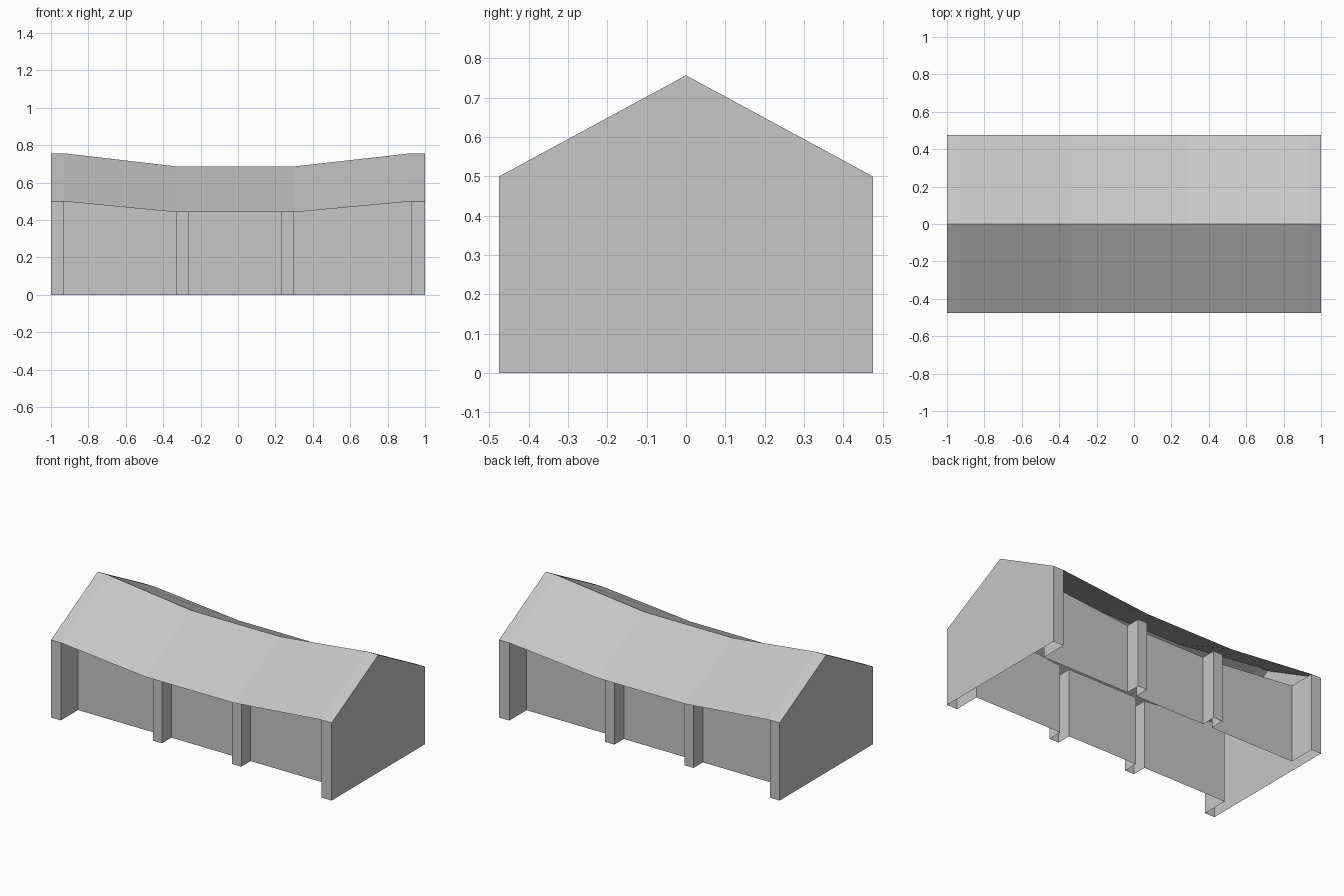
import bpy
import bmesh

if "Cube" in bpy.data.objects:
    bpy.data.objects.remove(bpy.data.objects["Cube"], do_unlink=True)

HALF_X, HALF_Y = 1.0, 0.475
WALL_Y, POST_Y = 0.30, 0.395
EAVE, RIDGE = 0.50, 0.757
EAVE_SAG, RIDGE_SAG = 0.058, 0.07
# Where the roof line bends along its length
BENDS = [-HALF_X, -0.93, -0.33, 0.30, 0.926, HALF_X]

grey = bpy.data.materials.new("plain_grey")
grey.use_nodes = True
colour = (0.57, 0.57, 0.57, 1)
grey.diffuse_color = colour
grey.node_tree.nodes["Principled BSDF"].inputs["Base Color"].default_value = colour


def sag(x):
    """Fraction of the full sag at x: none at the ends, full in the middle."""
    if x <= BENDS[2]:
        t = (x - BENDS[1]) / (BENDS[2] - BENDS[1])
    elif x >= BENDS[3]:
        t = (BENDS[4] - x) / (BENDS[4] - BENDS[3])
    else:
        t = 1
    return max(0, min(1, t))


def eave(x):
    return EAVE - EAVE_SAG * sag(x)


def ridge(x):
    return RIDGE - RIDGE_SAG * sag(x)


def strip(bm, lower, upper):
    """Quads between two rows of points."""
    rows = [[bm.verts.new(p) for p in row] for row in (lower, upper)]
    a, b = rows
    for i in range(len(a) - 1):
        bm.faces.new((a[i], a[i + 1], b[i + 1], b[i]))


def finish(bm, name):
    bmesh.ops.remove_doubles(bm, verts=bm.verts, dist=0.0001)
    mesh = bpy.data.meshes.new(name)
    bm.to_mesh(mesh)
    bm.free()
    mesh.materials.append(grey)
    obj = bpy.data.objects.new(name, mesh)
    bpy.context.collection.objects.link(obj)


# Sagging roof: two thin slopes meeting at the ridge
bm = bmesh.new()
for side in (-1, 1):
    xs = BENDS if side < 0 else BENDS[::-1]
    strip(bm, [(x, side * HALF_Y, eave(x)) for x in xs],
          [(x, 0, ridge(x)) for x in xs])
finish(bm, "roof")

# Gable end walls
for side, name in ((-1, "right_gable"), (1, "left_gable")):
    bm = bmesh.new()
    outline = [(-HALF_Y, 0), (HALF_Y, 0), (HALF_Y, EAVE), (0, RIDGE), (-HALF_Y, EAVE)]
    if side < 0:
        outline.reverse()
    bm.faces.new([bm.verts.new((side * HALF_X, y, z)) for y, z in outline])
    finish(bm, name)

# Long walls: one folded ribbon with hollow corner and middle posts, open at the top
posts = [(BENDS[0], BENDS[1], HALF_Y), (BENDS[2], -0.265, POST_Y),
         (0.233, BENDS[3], POST_Y), (BENDS[4], BENDS[5], HALF_Y)]
plan = []
for x0, x1, depth in posts:
    plan += [(x0, WALL_Y), (x0, depth), (x1, depth), (x1, WALL_Y)]
plan = plan[1:-1]  # the gables close the outer posts
for side, name in ((-1, "front_wall"), (1, "back_wall")):
    path = plan if side < 0 else plan[::-1]
    bm = bmesh.new()
    strip(bm, [(x, side * y, 0) for x, y in path],
          [(x, side * y, eave(x)) for x, y in path])
    finish(bm, name)
